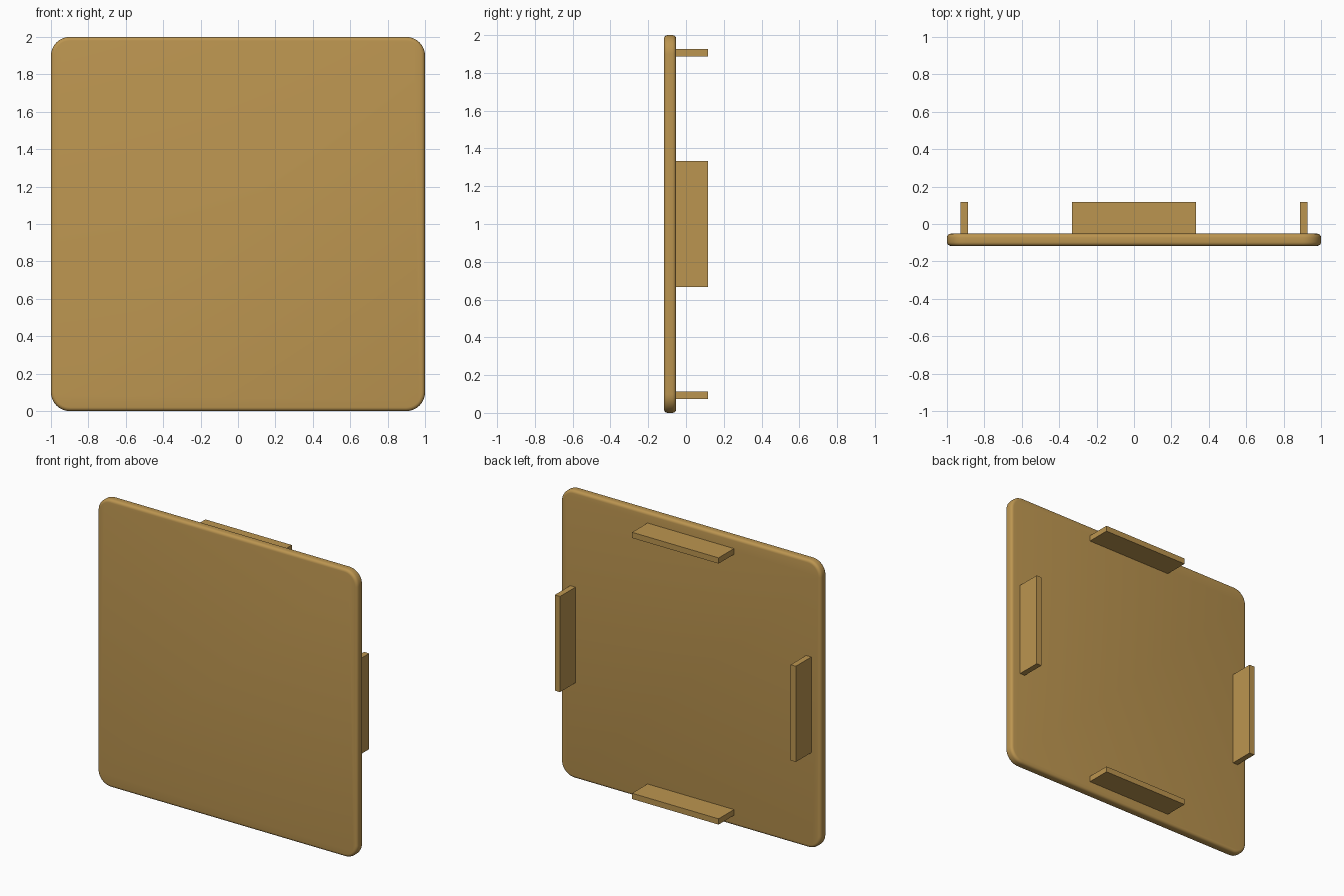
import bpy, bmesh
from math import sin, cos, pi

if "Cube" in bpy.data.objects:
    bpy.data.objects.remove(bpy.data.objects["Cube"])

Y_FRONT, Y_PLATE_BACK, Y_TAB_BACK = -0.117, -0.052, 0.117


def finish(name, bm):
    bmesh.ops.recalc_face_normals(bm, faces=bm.faces)
    mesh = bpy.data.meshes.new(name)
    bm.to_mesh(mesh)
    bm.free()
    obj = bpy.data.objects.new(name, mesh)
    bpy.context.collection.objects.link(obj)
    mesh.materials.append(mat)
    return obj


def smooth(obj):
    bpy.ops.object.select_all(action='DESELECT')
    obj.select_set(True)
    bpy.context.view_layer.objects.active = obj
    bpy.ops.object.shade_smooth_by_angle(angle=pi / 6)


mat = bpy.data.materials.new("tan")
mat.diffuse_color = (0.50, 0.30, 0.08, 1)
mat.use_nodes = True
mat.node_tree.nodes["Principled BSDF"].inputs["Base Color"].default_value = mat.diffuse_color

# Cover plate: rounded square outline, extruded, with softened rims
R, SEG, ROUND = 0.10, 10, 0.02
bm = bmesh.new()
outline = []
for i, (sx, sz) in enumerate([(1, 1), (-1, 1), (-1, -1), (1, -1)]):
    for k in range(SEG + 1):
        a = (i + k / SEG) * pi / 2
        outline.append(bm.verts.new((sx * (1 - R) + R * cos(a), Y_FRONT,
                                     1 + sz * (1 - R) + R * sin(a))))
front = bm.faces.new(outline)
ext = bmesh.ops.extrude_face_region(bm, geom=[front], use_keep_orig=True)
new_verts = [g for g in ext["geom"] if isinstance(g, bmesh.types.BMVert)]
bmesh.ops.translate(bm, verts=new_verts, vec=(0, Y_PLATE_BACK - Y_FRONT, 0))
rims = [e for e in bm.edges if abs(e.verts[0].co.y - e.verts[1].co.y) < 1e-5]
bmesh.ops.bevel(bm, geom=rims, offset=ROUND, segments=4, profile=0.5, affect='EDGES')
smooth(finish("cover_plate", bm))


# Retaining tabs: four thin blocks standing off the back
def tab(name, x, z, w, h):
    bm = bmesh.new()
    bmesh.ops.create_cube(bm, size=1)
    y0 = Y_PLATE_BACK - 0.01
    for v in bm.verts:
        v.co = (x + v.co.x * w, (y0 + Y_TAB_BACK) / 2 + v.co.y * (Y_TAB_BACK - y0),
                z + v.co.z * h)
    finish(name, bm)


OFF, THICK, LENGTH = 0.907, 0.04, 0.665
for s, side, level in [(-1, "left", "bottom"), (1, "right", "top")]:
    tab(side + "_tab", s * OFF, 1, THICK, LENGTH)
    tab(level + "_tab", 0, 1 + s * OFF, LENGTH, THICK)
